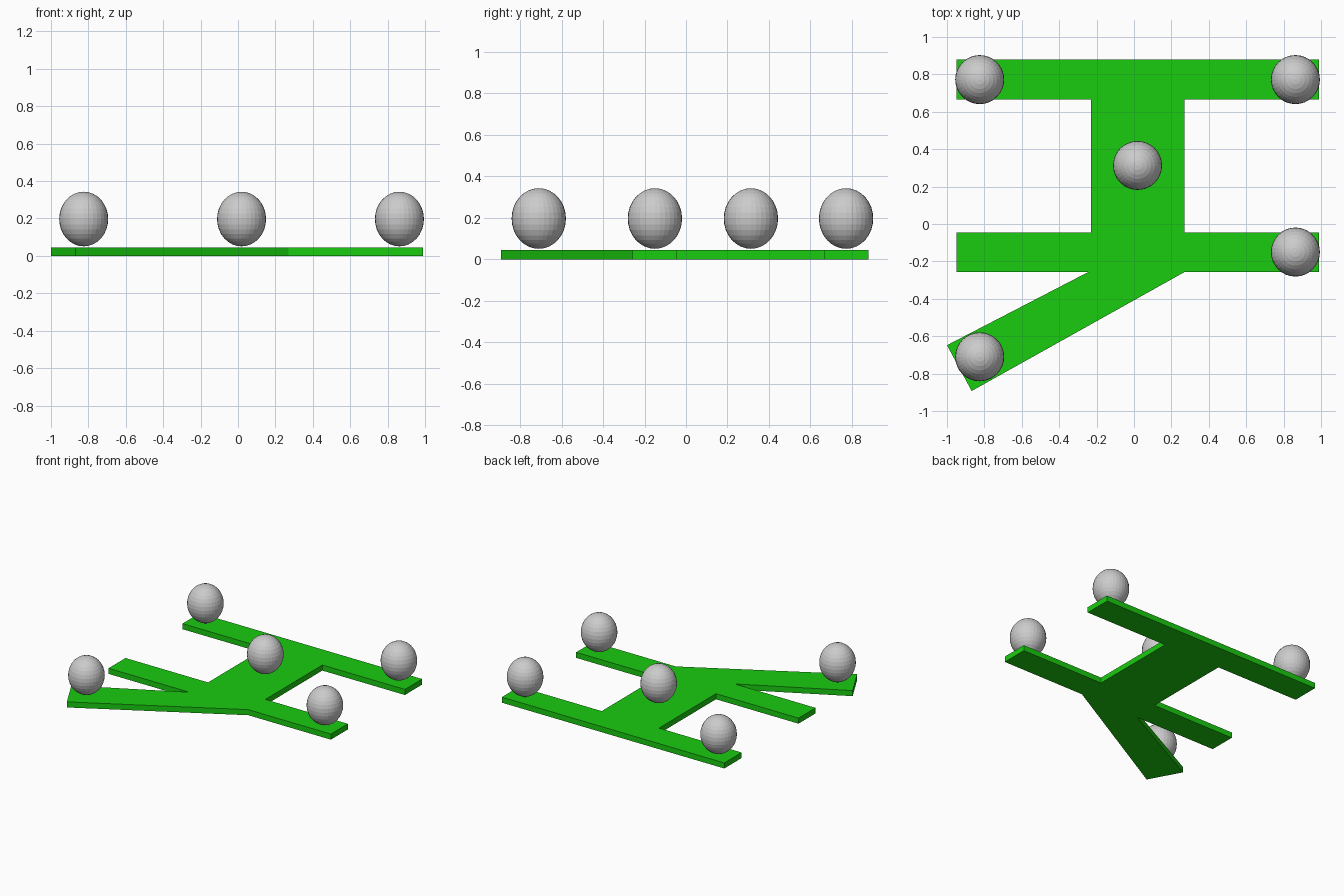
import bpy, bmesh

if "Cube" in bpy.data.objects:
    bpy.data.objects.remove(bpy.data.objects["Cube"])

# Flat green plate: outline extruded upward
T = 0.044
outline = [(-0.95, 0.88), (-0.95, 0.665), (-0.23, 0.665), (-0.23, -0.045),
           (-0.95, -0.045), (-0.95, -0.257), (-0.245, -0.257), (-1.0, -0.648),
           (-0.868, -0.893), (0.27, -0.257), (0.99, -0.257), (0.99, -0.045),
           (0.27, -0.045), (0.27, 0.665), (0.99, 0.665), (0.99, 0.88)]
bm = bmesh.new()
face = bm.faces.new([bm.verts.new((x, y, 0)) for x, y in outline])
ext = bmesh.ops.extrude_face_region(bm, geom=[face])
top = [v for v in ext["geom"] if isinstance(v, bmesh.types.BMVert)]
bmesh.ops.translate(bm, verts=top, vec=(0, 0, T))
bmesh.ops.recalc_face_normals(bm, faces=bm.faces)
mesh = bpy.data.meshes.new("base_plate")
bm.to_mesh(mesh)
bm.free()
plate = bpy.data.objects.new("base_plate", mesh)
bpy.context.collection.objects.link(plate)
green = bpy.data.materials.new("green")
green.diffuse_color = (0.01, 0.6, 0.005, 1)
green.use_nodes = True
green.node_tree.nodes["Principled BSDF"].inputs["Base Color"].default_value = green.diffuse_color
mesh.materials.append(green)

# Grey balls, slightly taller than wide, floating just above the plate
balls = {"back_left_ball": (-0.825, 0.772), "back_right_ball": (0.863, 0.772),
         "centre_ball": (0.019, 0.313), "front_right_ball": (0.863, -0.15),
         "front_left_ball": (-0.825, -0.71)}
for name, (x, y) in balls.items():
    bpy.ops.mesh.primitive_uv_sphere_add(segments=32, ring_count=16, radius=1,
                                         location=(x, y, 0.197))
    ball = bpy.context.object
    ball.name = name
    ball.scale = (0.131, 0.131, 0.146)
